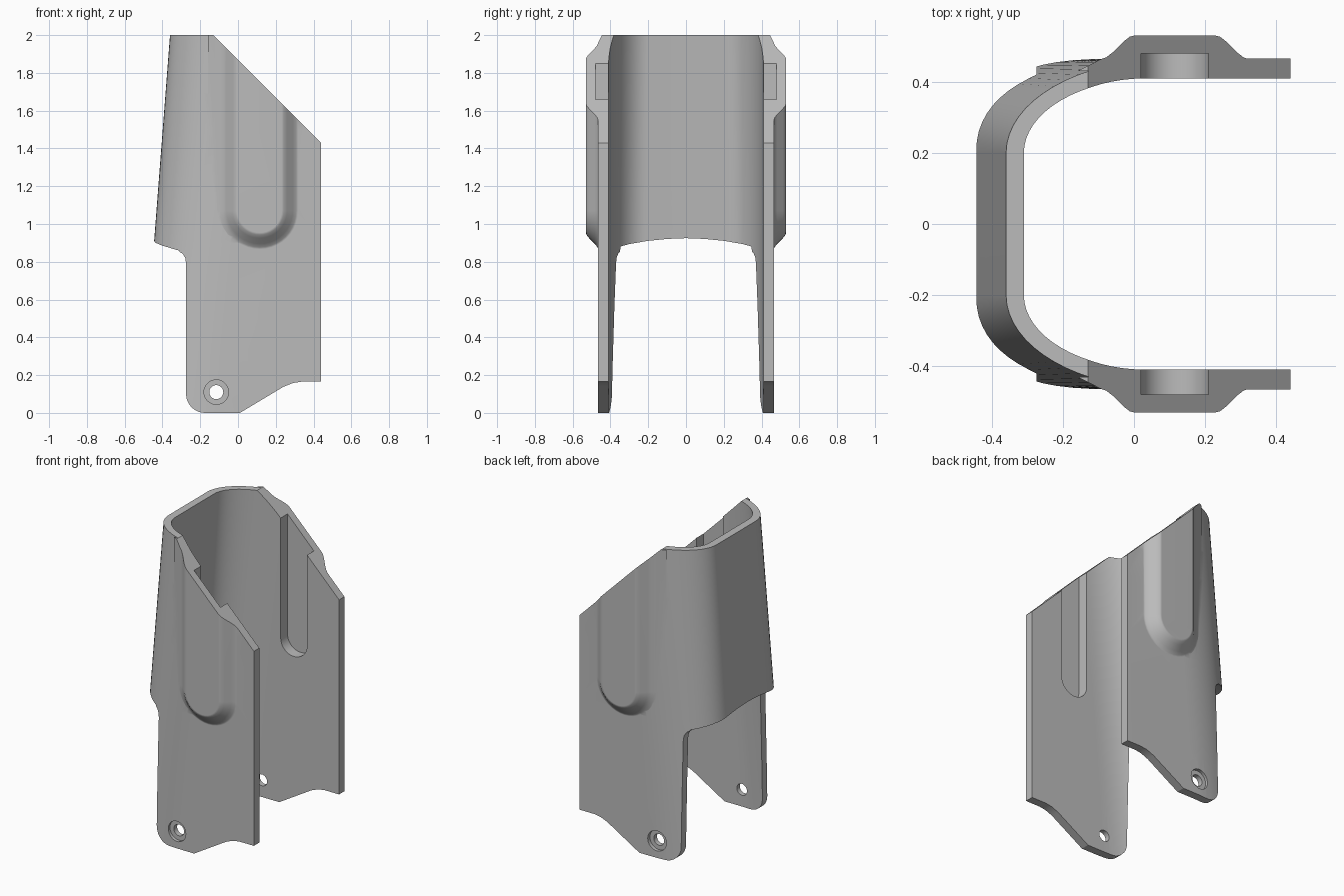
import bpy, bmesh
from math import sin, cos, pi

cube = bpy.data.objects.get("Cube")
if cube:
    bpy.data.objects.remove(cube, do_unlink=True)

grey = bpy.data.materials.new("plain grey")
grey.use_nodes = True
grey.diffuse_color = (0.5, 0.5, 0.5, 1)
grey.node_tree.nodes["Principled BSDF"].inputs["Base Color"].default_value = (0.5, 0.5, 0.5, 1)


def loft(name, rings):
    """Closed solid through rings of 3D points."""
    bm = bmesh.new()
    loops = [[bm.verts.new(p) for p in ring] for ring in rings]
    n = len(loops[0])
    for a, b in zip(loops, loops[1:]):
        for i in range(n):
            j = (i + 1) % n
            bm.faces.new((a[i], a[j], b[j], b[i]))
    bm.faces.new(loops[0][::-1])
    bm.faces.new(loops[-1])
    bmesh.ops.recalc_face_normals(bm, faces=bm.faces)
    mesh = bpy.data.meshes.new(name)
    bm.to_mesh(mesh)
    bm.free()
    mesh.materials.append(grey)
    ob = bpy.data.objects.new(name, mesh)
    bpy.context.collection.objects.link(ob)
    return ob


def prism_y(name, pts, y0, y1):
    return loft(name, [[(x, y, z) for x, z in pts] for y in (y0, y1)])


def activate(ob):
    bpy.ops.object.select_all(action='DESELECT')
    ob.select_set(True)
    bpy.context.view_layer.objects.active = ob


def combine(ob, tool, operation):
    mod = ob.modifiers.new(operation, 'BOOLEAN')
    mod.operation, mod.object, mod.solver = operation, tool, 'EXACT'
    activate(ob)
    bpy.ops.object.modifier_apply(modifier=mod.name)
    bpy.data.objects.remove(tool, do_unlink=True)


def half_wall(z, centre, a, half_width):
    """Side wall running back into a rounded corner."""
    c = centre - 0.077 * (2 - z)
    p = 2 + 0.2 * (2 - z)
    pts = [(0.6, half_width)]
    for i in range(17):
        t = i / 16 * pi / 2
        pts.append((c - a * sin(t) ** (2 / p),
                    0.2 + (half_width - 0.2) * max(cos(t), 0) ** (2 / p)))
    return pts


def section(z):
    outer = half_wall(z, 0.10, 0.46, 0.465)
    inner = half_wall(z, 0.05, 0.36, 0.41)
    mirror = lambda pts: [(x, -y) for x, y in reversed(pts)]
    ring = outer + mirror(outer) + (inner + mirror(inner))[::-1]
    return [(x, y, z) for x, y in ring]


def circle(x, z, r, n=32):
    return [(x + r * cos(2 * pi * i / n), z + r * sin(2 * pi * i / n)) for i in range(n)]


def slot(r, x=0.115, z=1.07, n=20):
    """Round-bottomed outline open towards the top."""
    arc = [(x + r * cos(pi * i / n), z - r * sin(pi * i / n)) for i in range(n + 1)]
    return [(x + r, 2.3)] + arc + [(x - r, 2.3)]


# Tapering U-shaped shell
shell = loft("channel_shell", [section(-0.1 + 2.4 * i / 12) for i in range(13)])

# Raised ridges on both sides
ridge_steps = [(0, 0.53), (0.012, 0.527), (0.03, 0.513), (0.06, 0.483), (0.078, 0.469),
               (0.095, 0.463), (0.13, 0.445), (0.16, 0.43)]
for s in (1, -1):
    ridge = loft("ridge", [[(x, s * y, z) for x, z in slot(0.115 + d)] for d, y in ridge_steps])
    combine(shell, ridge, 'UNION')

# Grooves inside the ridges, screw holes and counterbores
for s in (1, -1):
    combine(shell, prism_y("groove", slot(0.095), s * 0.3, s * 0.48), 'DIFFERENCE')
    combine(shell, prism_y("hole", circle(-0.115, 0.11, 0.037), s * 0.2, s * 0.6), 'DIFFERENCE')
    combine(shell, prism_y("counterbore", circle(-0.115, 0.11, 0.065), s * 0.442, s * 0.6),
            'DIFFERENCE')

# Side outline: slanted top, stepped back, shaped feet
foot = [(-0.175 - 0.1 * sin(i / 8 * pi / 2), 0.1 - 0.1 * cos(i / 8 * pi / 2)) for i in range(9)]
outline = [(-0.13, 2), (0.44, 1.43), (0.44, 0.165), (0.335, 0.165), (0.29, 0.158), (0.24, 0.138),
           (0.01, 0)] + foot + [(-0.275, 0.79), (-0.279, 0.82), (-0.293, 0.843), (-0.32, 0.858),
                                (-0.38, 0.868), (-0.7, 0.88), (-0.7, 2)]
combine(shell, prism_y("outline", outline, -1, 1), 'INTERSECT')

# Arched lower edge of the back wall
half_arch = [(0, 0.925), (0.1, 0.921), (0.2, 0.911), (0.3, 0.894), (0.36, 0.877), (0.42, 0.852),
             (0.6, 0.8)]
arch = [(-y, z) for y, z in reversed(half_arch[1:])] + half_arch + [(0.6, 0.3), (-0.6, 0.3)]
combine(shell, loft("arch", [[(x, y, z) for y, z in arch] for x in (-1, -0.31)]), 'DIFFERENCE')

# Smooth curved areas, crisp edges
activate(shell)
bpy.ops.object.shade_smooth_by_angle(angle=0.52)
weighted = shell.modifiers.new("weighted normals", 'WEIGHTED_NORMAL')
weighted.keep_sharp = True
